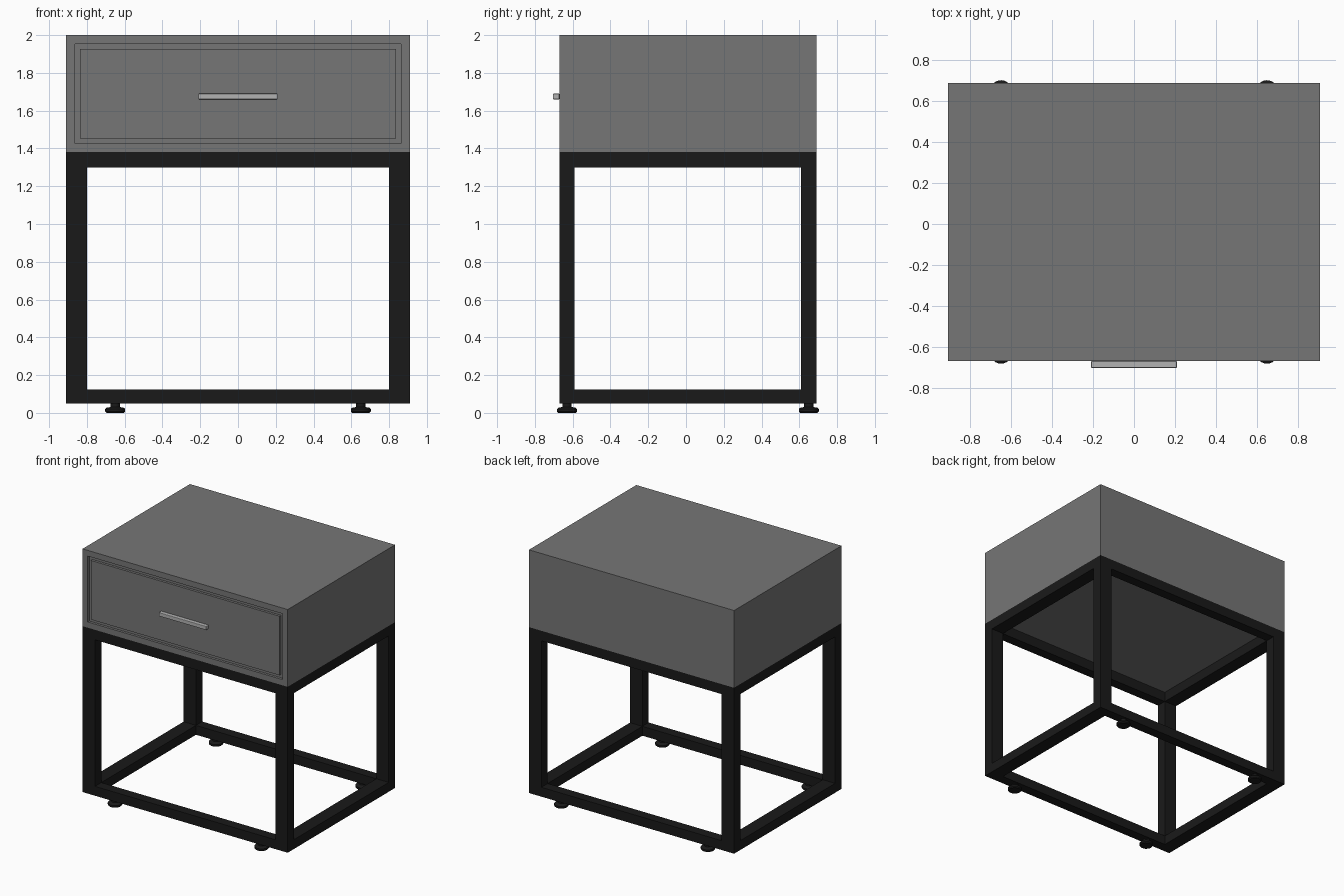
import bpy, bmesh, math
from mathutils import Matrix

if "Cube" in bpy.data.objects:
    bpy.data.objects.remove(bpy.data.objects["Cube"])

X, Y0, Y1 = 0.91, -0.67, 0.69          # cabinet extents
Z_RAIL, Z_BODY, Z_TOP = 0.05, 1.38, 2.0


def material(name, rgb):
    m = bpy.data.materials.new(name)
    m.diffuse_color = (*rgb, 1)
    m.use_nodes = True
    m.node_tree.nodes["Principled BSDF"].inputs["Base Color"].default_value = m.diffuse_color
    return m


BLACK = material("black_metal", (0.01, 0.01, 0.01))
GREY = material("grey_board", (0.18, 0.18, 0.18))
SILVER = material("silver", (0.45, 0.45, 0.45))


def finish(name, bm, mat):
    me = bpy.data.meshes.new(name)
    bmesh.ops.recalc_face_normals(bm, faces=bm.faces)
    bm.to_mesh(me)
    bm.free()
    ob = bpy.data.objects.new(name, me)
    bpy.context.collection.objects.link(ob)
    me.materials.append(mat)
    return ob


def box(name, lo, hi, mat, bevel=0):
    bm = bmesh.new()
    size = [b - a for a, b in zip(lo, hi)]
    mid = [(a + b) / 2 for a, b in zip(lo, hi)]
    bmesh.ops.create_cube(bm, size=1, matrix=Matrix.Translation(mid) @ Matrix.Diagonal((*size, 1)))
    ob = finish(name, bm, mat)
    if bevel:
        mod = ob.modifiers.new("bevel", "BEVEL")
        mod.width, mod.segments = bevel, 2
    return ob


# Cabinet with a recessed front pocket for the drawer
bm = bmesh.new()
bmesh.ops.create_cube(bm, size=1, matrix=Matrix.Translation((0, (Y0 + Y1) / 2, (Z_BODY + Z_TOP) / 2))
                      @ Matrix.Diagonal((2 * X, Y1 - Y0, Z_TOP - Z_BODY, 1)))
bm.normal_update()
front = [f for f in bm.faces if f.normal.y < -0.9][0]
bmesh.ops.inset_individual(bm, faces=[front], thickness=0.065)
pocket = bmesh.ops.extrude_discrete_faces(bm, faces=[front])["faces"][0]
bmesh.ops.translate(bm, verts=pocket.verts, vec=(0, 0.02, 0))
finish("cabinet", bm, GREY)

# Drawer front, leaving a narrow gap all round
box("drawer_front", (-0.837, Y0, 1.453), (0.837, Y0 + 0.02, 1.927), GREY)

# Pull handle
box("handle", (-0.21, -0.704, 1.66), (0.21, Y0, 1.69), SILVER, 0.004)

# Frame legs and long and short rails
W, D = 0.11, 0.08
for side, xa in (("left", -X), ("right", X - W)):
    for end, ya in (("front", Y0), ("back", Y1 - D)):
        box(f"{end}_{side}_leg", (xa, ya, Z_RAIL), (xa + W, ya + D, Z_BODY), BLACK)
for level, z0, z1 in (("lower", Z_RAIL, 0.125), ("upper", 1.30, Z_BODY)):
    for end, ya in (("front", Y0), ("back", Y1 - D)):
        box(f"{level}_{end}_rail", (W - X, ya, z0), (X - W, ya + D, z1), BLACK)
    for side, xa in (("left", -X), ("right", X - W)):
        box(f"{level}_{side}_rail", (xa, Y0 + D, z0), (xa + W, Y1 - D, z1), BLACK)


# Levelling feet, lathed from a profile
def foot(name, x, y):
    profile = [(0, 0), (0.046, 0), (0.053, 0.007), (0.053, 0.02), (0.046, 0.027),
               (0.025, 0.031), (0.025, 0.055), (0, 0.055)]
    bm = bmesh.new()
    vs = [bm.verts.new((r, 0, z)) for r, z in profile]
    es = [bm.edges.new(p) for p in zip(vs, vs[1:])]
    bmesh.ops.spin(bm, geom=vs + es, cent=(0, 0, 0), axis=(0, 0, 1), angle=math.tau, steps=24)
    bmesh.ops.remove_doubles(bm, verts=bm.verts, dist=1e-5)
    bmesh.ops.translate(bm, verts=bm.verts, vec=(x, y, 0))
    ob = finish(name, bm, BLACK)
    bpy.ops.object.select_all(action="DESELECT")
    ob.select_set(True)
    bpy.context.view_layer.objects.active = ob
    bpy.ops.object.shade_smooth_by_angle(angle=math.radians(35))


for side, x in (("left", -0.65), ("right", 0.65)):
    for end, y in (("front", -0.63), ("back", 0.65)):
        foot(f"{end}_{side}_foot", x, y)
